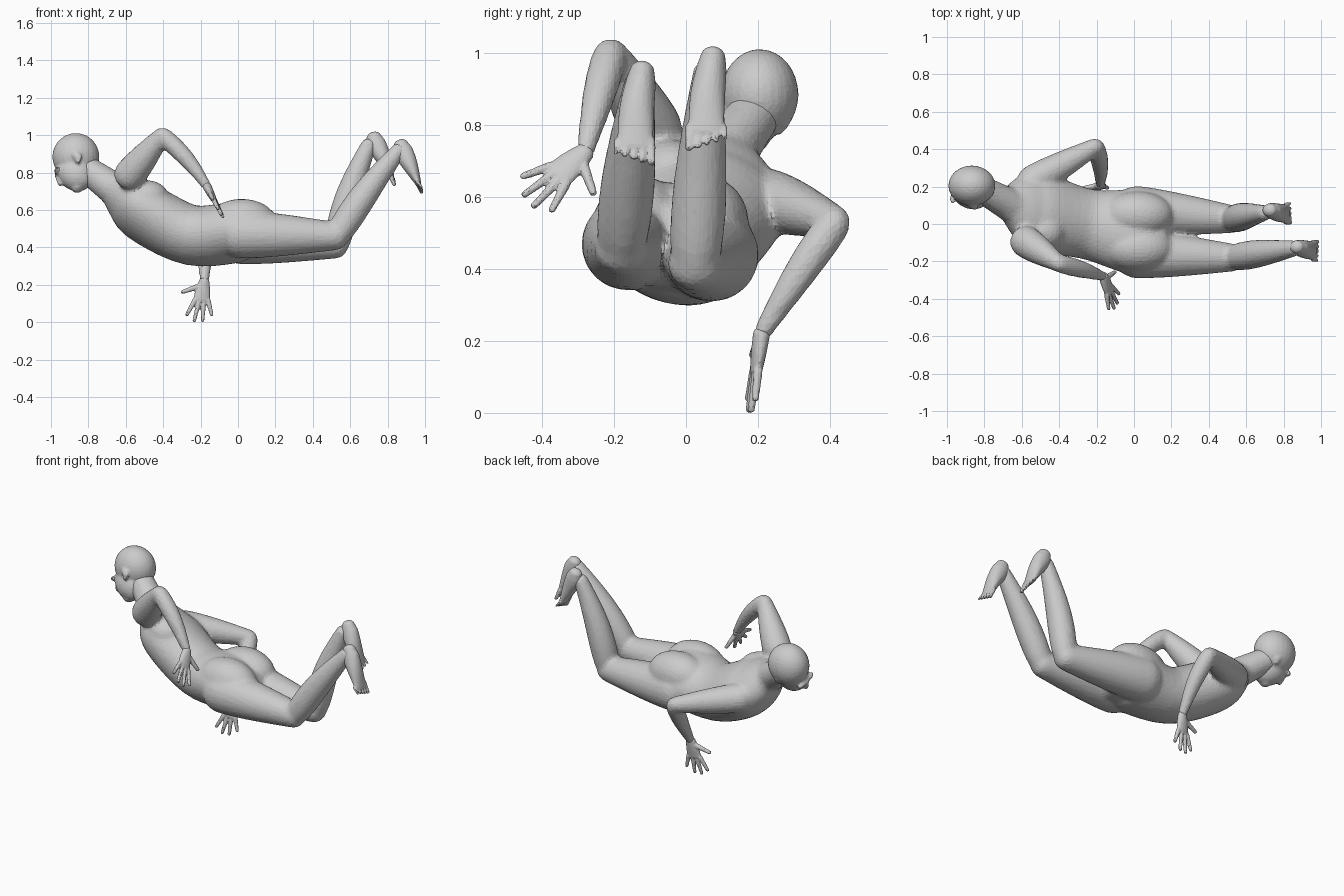
import bpy, bmesh, math
from mathutils import Vector, Matrix

if "Cube" in bpy.data.objects:
    bpy.data.objects.remove(bpy.data.objects["Cube"])

grey = bpy.data.materials.new("plain grey")
grey.use_nodes = True
colour = (0.6, 0.6, 0.6, 1)
grey.diffuse_color = colour
grey.node_tree.nodes["Principled BSDF"].inputs["Base Color"].default_value = colour


def spline(points, steps=5):
    """Catmull-Rom curve through rows of numbers."""
    rows = [Vector(p) for p in points]
    rows = [rows[0] * 2 - rows[1]] + rows + [rows[-1] * 2 - rows[-2]]
    result = []
    for before, start, end, after in zip(rows, rows[1:], rows[2:], rows[3:]):
        for step in range(steps):
            t = step / steps
            slope_in, slope_out = (end - before) / 2, (after - start) / 2
            gap = end - start
            result.append(start + slope_in * t
                          + (gap * 3 - slope_in * 2 - slope_out) * t ** 2
                          + (slope_in + slope_out - gap * 2) * t ** 3)
    return result + [rows[-2]]


def loft(bm, rows, side, side_end=None, sides=20):
    """Round-ended tube through rows of x, y, z, half width, half depth."""
    side, side_end = Vector(side), Vector(side_end or side)
    centres = [Vector(row[:3]) for row in rows]
    rings, last = [], len(rows) - 1
    for i, row in enumerate(rows):
        width, depth = row[3], row[4]
        tangent = (centres[min(i + 1, last)] - centres[max(i - 1, 0)]).normalized()
        across = side.lerp(side_end, i / last)
        across = (across - tangent * across.dot(tangent)).normalized()
        normal = tangent.cross(across)
        angles = [0]
        if i == 0:
            angles = [-1.4, -1, -0.5, 0]
        elif i == last:
            angles = [0, 0.5, 1, 1.4]
        for cap in angles:
            centre = centres[i] + tangent * min(width, depth) * math.sin(cap) * 0.8
            ring = []
            for j in range(sides):
                turn = j * math.tau / sides
                ring.append(bm.verts.new(
                    centre + math.cos(cap) * (across * width * math.cos(turn)
                                              + normal * depth * math.sin(turn))))
            rings.append(ring)
    for ring, following in zip(rings, rings[1:]):
        for j in range(sides):
            bm.faces.new((ring[j - 1], ring[j], following[j], following[j - 1]))
    bm.faces.new(rings[0][::-1])
    bm.faces.new(rings[-1])


def limb(bm, start, end, radius, radius_end, swell=0.0, bow=(0, 0, 0), sides=20):
    """Tapered limb, bowed at the middle, its muscle swelling nearer the start."""
    start, end = Vector(start), Vector(end)
    rows, count = [], 12
    for i in range(count + 1):
        t = i / count
        r = radius + (radius_end - radius) * t + swell * math.sin(math.pi * t ** 0.7)
        rows.append((*(start.lerp(end, t) + Vector(bow) * math.sin(math.pi * t)), r, r))
    loft(bm, rows, (end - start).orthogonal(), sides=sides)


def ball(bm, centre, radii, basis=Matrix()):
    place = Matrix.Translation(centre) @ basis @ Matrix.Diagonal((*radii, 1))
    bmesh.ops.create_uvsphere(bm, u_segments=24, v_segments=16, radius=1, matrix=place)


def finish(name, bm, voxel, smoothing, keep):
    """Fuse the overlapping forms into one faceted skin."""
    bmesh.ops.recalc_face_normals(bm, faces=bm.faces)
    mesh = bpy.data.meshes.new(name)
    bm.to_mesh(mesh)
    bm.free()
    mesh.materials.append(grey)
    part = bpy.data.objects.new(name, mesh)
    bpy.context.collection.objects.link(part)
    fuse = part.modifiers.new("fuse", 'REMESH')
    fuse.mode, fuse.voxel_size = 'VOXEL', voxel
    soften = part.modifiers.new("soften", 'SMOOTH')
    soften.factor, soften.iterations = 0.5, smoothing
    thin = part.modifiers.new("thin", 'DECIMATE')
    thin.ratio = keep


# torso, twisted from the tilted shoulders to the level hips
body = bmesh.new()
torso = [(-.67, .11, .72, .1, .08), (-.6, .09, .66, .18, .12), (-.5, .06, .585, .22, .155),
         (-.25, 0, .465, .19, .16), (0, -.04, .48, .23, .16), (.1, -.04, .47, .2, .13)]
loft(body, spline(torso), (0, -.9, .4), (0, -1, .1), sides=32)
limb(body, (-.84, .2, .84), (-.66, .1, .71), .07, .09)
# shoulder blade and buttocks
ball(body, (-.49, -.04, .67), (.12, .1, .09))
for y in (-.13, .05):
    ball(body, (.02, y, .53), (.19, .125, .13))

# legs
for hip, knee, ankle, bow in (
        ((0, -.16, .47), (.53, -.18, .46), (.865, -.13, .925), (-.01, 0, .005)),
        ((0, .075, .44), (.53, .025, .415), (.7, .06, .95), (-.02, 0, 0))):
    limb(body, hip, knee, .13, .075, swell=.008)
    limb(body, knee, ankle, .064, .042, swell=.02, bow=bow)

# arms
raised_wrist, lowered_wrist = Vector((-.165, -.28, .725)), Vector((-.18, .21, .22))
for shoulder, elbow, wrist in (((-.585, -.09, .78), (-.405, -.21, 1), raised_wrist),
                               ((-.55, .225, .595), (-.205, .415, .53), lowered_wrist)):
    limb(body, shoulder, elbow, .085, .046, swell=.008)
    limb(body, elbow, wrist, .046, .026, swell=.01, bow=(.012, 0, .008))
finish("body", body, 0.011, 14, 0.2)

# head, with its own forward, side and up directions
head = bmesh.new()
side = Vector((.1, .9, -.4)).normalized()
forward = Vector((-.75, -.25, -.6))
forward = (forward - side * forward.dot(side)).normalized()
up = forward.cross(side)
if up.z < 0:
    up.negate()
basis = Matrix((forward, side, up)).transposed().to_4x4()
middle = Vector((-.87, .165, .8))


def on_head(ahead, aside, above):
    return middle + forward * ahead + side * aside + up * above


def feature(place, radii):
    ball(head, on_head(*place), radii, basis)


ball(head, (-.867, .205, .885), (.126, .108, .126))
feature((0, 0, 0), (.095, .082, .11))
limb(head, on_head(.085, 0, .06), on_head(.1, 0, .005), .01, .016)
# lips, chin and jaw
feature((.072, 0, -.036), (.018, .03, .014))
feature((.045, 0, -.07), (.036, .04, .032))
feature((0, 0, -.05), (.06, .06, .05))
# brows and ears
for sign in (-1, 1):
    feature((.072, sign * .035, .06), (.02, .035, .014))
    feature((-.05, sign * .1, .03), (.022, .014, .036))
    feature((-.035, sign * .096, .005), (.013, .012, .02))
finish("head", head, 0.008, 6, 0.25)


def foot(name, shift, inner):
    """Foot from heel to ball, with the big toe on the inner side."""
    bm = bmesh.new()
    shift = Vector(shift)
    sole = [(.87, .02, .95, .035, .04), (.885, .015, .91, .043, .052),
            (.92, .005, .84, .049, .042), (.965, 0, .74, .051, .016)]
    rows = spline(sole)
    for row in rows:
        row[:3] = Vector(row[:3]) + shift
    loft(bm, rows, (0, 1, 0))
    for toe in range(5):
        y = inner * (.043 - toe * .023)
        root = Vector((.955, y, .755)) + shift
        tip = Vector((.982, y * 1.1, .695 + toe * .007)) + shift
        limb(bm, root, tip, .015 - toe * .001, .011 - toe * .001, sides=10)
    finish(name, bm, 0.006, 3, 0.25)


foot("forward_foot", (-.145, .055, .04), -1)
foot("rear_foot", (0, -.142, 0), 1)


def hand(name, wrist, pointing, across):
    """Palm with four fanned fingers and a thumb on the across side."""
    bm = bmesh.new()
    pointing, across = Vector(pointing).normalized(), Vector(across).normalized()
    knuckles = wrist + pointing * .105
    palm = [(*wrist, .028, .024), (*wrist.lerp(knuckles, .5), .04, .021),
            (*knuckles, .045, .016)]
    loft(bm, spline(palm), across)
    for finger in range(4):
        slot = finger - 1.5
        root = knuckles + across * slot * .024
        tip = knuckles + across * slot * .045 + pointing * (.116 - .016 * slot ** 2)
        limb(bm, root, tip, .014, .01, sides=10)
    limb(bm, wrist + pointing * .02, wrist + across * .11 + pointing * .06,
         .018, .011, sides=10)
    finish(name, bm, 0.005, 3, 0.25)


hand("raised_hand", raised_wrist, (.3, -.7, -.6), (.4, .6, -.7))
hand("lowered_hand", lowered_wrist, (-.15, -.15, -1), (-1, -.15, 0))
